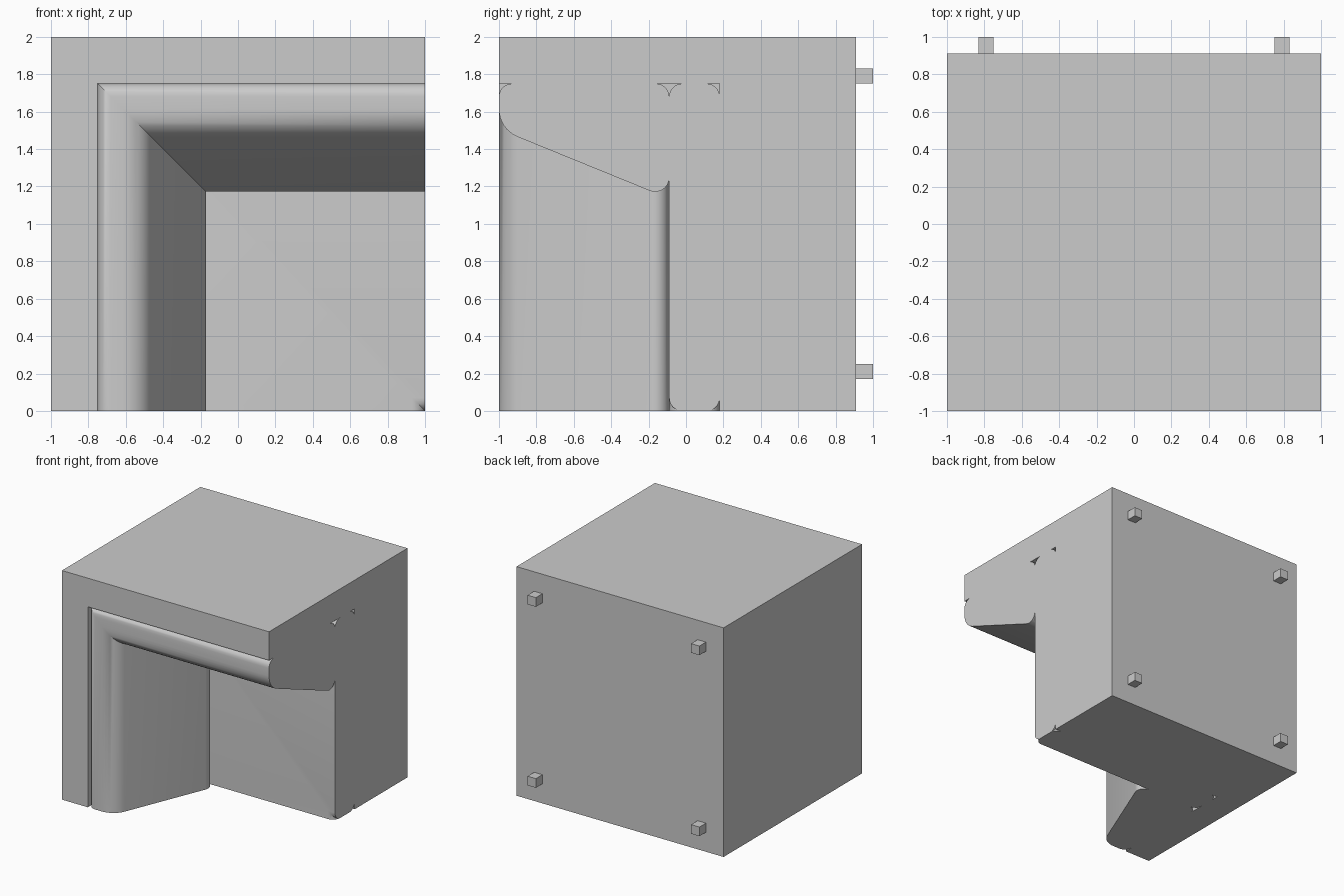
import bpy, bmesh, math
from mathutils import Vector

if "Cube" in bpy.data.objects:
    bpy.data.objects.remove(bpy.data.objects["Cube"])

CORNER_X, CORNER_Z = -0.75, 1.75   # outer corner of the opening
SEGMENTS = 8


def fillet(corners):
    """Round each (depth, y, radius) corner of a closed profile."""
    pts = []
    n = len(corners)
    for i, (d, y, r) in enumerate(corners):
        p = Vector((d, y))
        if r == 0:
            pts.append(p)
            continue
        a = (Vector(corners[i - 1][:2]) - p).normalized()
        b = (Vector(corners[(i + 1) % n][:2]) - p).normalized()
        half = a.angle(b) / 2
        centre = p + (a + b).normalized() * (r / math.sin(half))
        start = p + a * (r / math.tan(half)) - centre
        end = p + b * (r / math.tan(half)) - centre
        sweep = math.pi - 2 * half
        for k in range(SEGMENTS + 1):
            t = k / SEGMENTS
            pts.append(centre + (start * math.sin((1 - t) * sweep)
                                 + end * math.sin(t * sweep)) / math.sin(sweep))
    return pts


def mitred_sweep(name, corners):
    """Sweep a profile up the left side, round the mitre and along the top."""
    bm = bmesh.new()
    rings = [[], [], []]
    for d, y in fillet(corners):
        x, z = CORNER_X + d, CORNER_Z - d
        for ring, co in zip(rings, ((x, y, 0), (x, y, z), (1, y, z))):
            ring.append(bm.verts.new(co))
    n = len(rings[0])
    for lower, upper in zip(rings, rings[1:]):
        for i in range(n):
            j = (i + 1) % n
            bm.faces.new((lower[i], lower[j], upper[j], upper[i]))
    bm.faces.new(rings[0][::-1])
    bm.faces.new(rings[2])
    bmesh.ops.remove_doubles(bm, verts=bm.verts, dist=1e-4)
    bmesh.ops.recalc_face_normals(bm, faces=bm.faces)
    return add_object(name, bm, True)


def add_object(name, bm, smooth=False):
    mesh = bpy.data.meshes.new(name)
    bm.to_mesh(mesh)
    bm.free()
    obj = bpy.data.objects.new(name, mesh)
    bpy.context.collection.objects.link(obj)
    if smooth:
        bpy.ops.object.select_all(action='DESELECT')
        obj.select_set(True)
        bpy.context.view_layer.objects.active = obj
        bpy.ops.object.shade_smooth_by_angle(angle=math.radians(30))
    return obj


# Outer casing: left wall, top wall and thick back
mitred_sweep("casing", [(-0.25, -1, 0), (0, -1, 0), (0, 0.18, 0),
                        (1.75, 0.18, 0), (1.75, 0.91, 0), (-0.25, 0.91, 0)])

# Sloping rounded bezel
mitred_sweep("bezel", [(0, -1, 0.07), (0.244, -1, 0.16),
                       (0.615, -0.09, 0.075), (0, -0.09, 0.07)])

# Recessed panel with rounded edges
mitred_sweep("panel", [(0, -0.09, 0.07), (1.75, -0.09, 0.07),
                       (1.75, 0.18, 0.07), (0, 0.18, 0.07)])

# Four small pegs on the back
for side, x in (("left", -0.79), ("right", 0.79)):
    for level, z in (("lower", 0.21), ("upper", 1.79)):
        bm = bmesh.new()
        bmesh.ops.create_cube(bm, size=1)
        for v in bm.verts:
            v.co = (x + v.co.x * 0.08, 0.955 + v.co.y * 0.09, z + v.co.z * 0.08)
        add_object(f"peg_{level}_{side}", bm)
